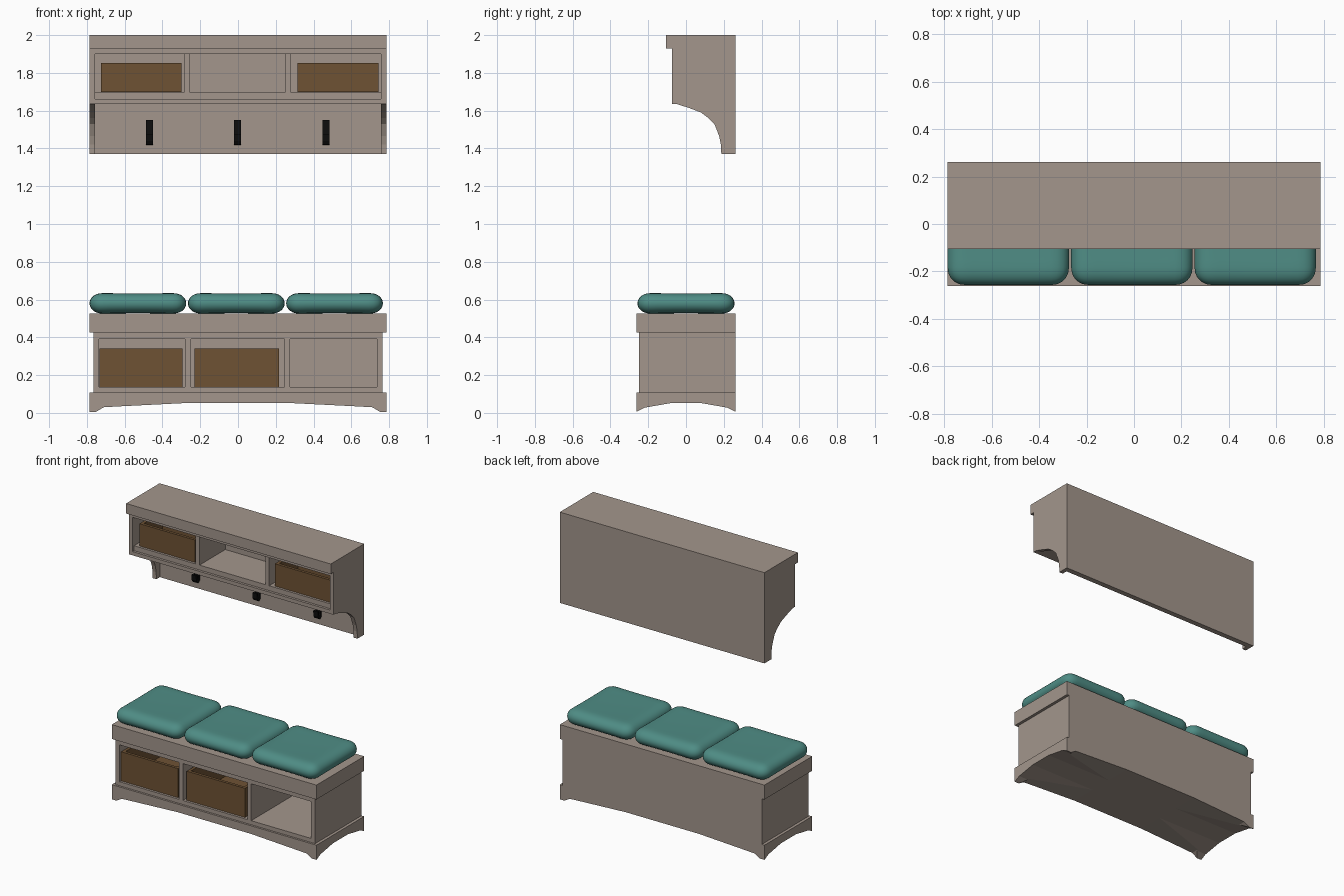
import bpy, bmesh, math
from mathutils import Vector

if "Cube" in bpy.data.objects:
    bpy.data.objects.remove(bpy.data.objects["Cube"])


def material(name, rgb):
    m = bpy.data.materials.new(name)
    m.diffuse_color = (*rgb, 1)
    m.use_nodes = True
    m.node_tree.nodes["Principled BSDF"].inputs["Base Color"].default_value = m.diffuse_color
    return m


WOOD = material("taupe wood", (0.366, 0.305, 0.262))
TEAL = material("teal fabric", (0.078, 0.265, 0.235))
BROWN = material("brown wicker", (0.156, 0.084, 0.034))
BLACK = material("black metal", (0.004, 0.004, 0.004))


def finish(name, bm, mat):
    bmesh.ops.recalc_face_normals(bm, faces=bm.faces)
    me = bpy.data.meshes.new(name)
    bm.to_mesh(me)
    bm.free()
    me.materials.append(mat)
    ob = bpy.data.objects.new(name, me)
    bpy.context.collection.objects.link(ob)
    return ob


def boxes(name, mat, *extents):
    """One object made of boxes given as (x0, x1, y0, y1, z0, z1)."""
    bm = bmesh.new()
    for x0, x1, y0, y1, z0, z1 in extents:
        for v in bmesh.ops.create_cube(bm, size=1)["verts"]:
            v.co = (x1 if v.co.x > 0 else x0, y1 if v.co.y > 0 else y0,
                    z1 if v.co.z > 0 else z0)
    return finish(name, bm, mat)


def prism(name, mat, pts, axis, a, b):
    """Profile of (horizontal, z) points extruded along x or y from a to b."""
    bm = bmesh.new()
    put = (lambda h, z, t: (t, h, z)) if axis == "x" else (lambda h, z, t: (h, t, z))
    lo = [bm.verts.new(put(h, z, a)) for h, z in pts]
    hi = [bm.verts.new(put(h, z, b)) for h, z in pts]
    bm.faces.new(lo)
    bm.faces.new(hi)
    n = len(pts)
    for i in range(n):
        j = (i + 1) % n
        bm.faces.new((lo[i], lo[j], hi[j], hi[i]))
    return finish(name, bm, mat)


def basket(name, x0, x1, y0, y1, z0, z1, t=0.02):
    boxes(name, BROWN,
          (x0, x1, y0, y0 + t, z0, z1), (x0, x1, y1 - t, y1, z0, z1),
          (x0, x0 + t, y0 + t, y1 - t, z0, z1), (x1 - t, x1, y0 + t, y1 - t, z0, z1),
          (x0 + t, x1 - t, y0 + t, y1 - t, z0, z0 + t))


def cushion(name, cx, hx, hy, z0, z1):
    """Pillow: a fully rounded slab with a slight dent in the middle."""
    r, hz = 0.072, (z1 - z0) / 2
    half = Vector((hx, hy, r))
    bm = bmesh.new()
    bmesh.ops.create_cube(bm, size=2)
    bmesh.ops.subdivide_edges(bm, edges=bm.edges[:], cuts=19, use_grid_fill=True)
    for v in bm.verts:
        p = Vector([half[i] * math.sin(v.co[i] * math.pi / 2) for i in range(3)])
        q = Vector([max(r - half[i], min(half[i] - r, p[i])) for i in range(3)])
        p = q + r * (p - q).normalized()
        dent = 0.14 * (math.cos(p.x / hx * math.pi / 2) + math.cos(p.y / hy * math.pi / 2)) / 2
        v.co = (cx + p.x, p.y, (z0 + z1) / 2 + p.z / r * hz * (1.05 - dent))
    ob = finish(name, bm, TEAL)
    for f in ob.data.polygons:
        f.use_smooth = True


W, D = 0.786, 0.262

# bench base with arches cut through front-to-back and side-to-side
base = boxes("bench_base", WOOD, (-W, W, -D, D, 0, 0.108))
front_arch = [(-0.76, -0.1), (-0.755, 0.004), (-0.71, 0.03), (-0.6, 0.036), (-0.28, 0.052)]
side_arch = [(-0.28, -0.1), (-0.262, 0.006), (-0.217, 0.028), (-0.08, 0.052)]
for arch, axis in ((front_arch, "y"), (side_arch, "x")):
    pts = arch + [(-h, z) for h, z in reversed(arch)]
    cutter = prism("arch_cutter", WOOD, pts, axis, -1, 1)
    cutter.hide_render = True
    mod = base.modifiers.new("arch", "BOOLEAN")
    mod.operation, mod.solver, mod.object = "DIFFERENCE", "EXACT", cutter
    bpy.context.view_layer.objects.active = base
    bpy.ops.object.modifier_apply(modifier=mod.name)
    bpy.data.objects.remove(cutter)

# bench cabinet: sides, dividers, floor, ceiling, back
F = -0.248
boxes("bench_sides", WOOD, (-0.766, -0.736, F, D, 0.108, 0.425), (0.736, 0.766, F, D, 0.108, 0.425))
boxes("bench_rails", WOOD, (-0.736, 0.736, F, D, 0.108, 0.136), (-0.736, 0.736, F, D, 0.392, 0.425))
boxes("bench_dividers", WOOD, (-0.28, -0.25, F, 0.235, 0.136, 0.392), (0.245, 0.275, F, 0.235, 0.136, 0.392))
boxes("bench_back", WOOD, (-0.736, 0.736, 0.235, D, 0.136, 0.392))
boxes("bench_seat", WOOD, (-W, W, -D, D, 0.425, 0.525))

# bench baskets and cushions
basket("bench_basket_left", -0.733, -0.295, -0.235, 0.2, 0.138, 0.34)
basket("bench_basket_middle", -0.23, 0.218, -0.235, 0.2, 0.138, 0.34)
for i, cx in enumerate((-0.53, -0.009, 0.511)):
    cushion(f"cushion_{i + 1}", cx, 0.256, 0.257, 0.525, 0.635)

# wall shelf: shaped side panels with curved brackets
side = [(D, 1.93), (-0.075, 1.93), (-0.075, 1.636), (-0.045, 1.634), (0.02, 1.613), (0.08, 1.59),
        (0.12, 1.56), (0.15, 1.53), (0.175, 1.467), (0.185, 1.42), (0.187, 1.37), (D, 1.37)]
prism("shelf_side_left", WOOD, side, "x", -W, -0.758)
prism("shelf_side_right", WOOD, side, "x", 0.758, W)
boxes("shelf_top", WOOD, (-W, W, -0.105, D, 1.93, 2.0))
boxes("shelf_rails", WOOD, (-0.758, 0.758, -0.075, D, 1.9, 1.93), (-0.758, 0.758, -0.075, D, 1.636, 1.662))
boxes("shelf_floor", WOOD, (-0.758, 0.758, -0.058, 0.225, 1.662, 1.696))
boxes("shelf_dividers", WOOD, (-0.285, -0.255, -0.058, 0.225, 1.696, 1.9),
      (0.25, 0.28, -0.058, 0.225, 1.696, 1.9))
boxes("shelf_back", WOOD, (-0.758, 0.758, 0.225, D, 1.662, 1.9), (-0.758, 0.758, 0.225, D, 1.37, 1.636))

# shelf baskets
basket("shelf_basket_left", -0.725, -0.3, -0.045, 0.2, 1.698, 1.853)
basket("shelf_basket_right", 0.315, 0.745, -0.045, 0.2, 1.698, 1.853)

# coat hooks
hook = [(0.225, 1.55), (0.213, 1.55), (0.213, 1.45), (0.208, 1.438), (0.2, 1.445), (0.197, 1.475),
        (0.185, 1.475), (0.187, 1.44), (0.197, 1.422), (0.21, 1.417), (0.225, 1.43)]
for i, cx in enumerate((-0.469, -0.002, 0.466)):
    prism(f"coat_hook_{i + 1}", BLACK, hook, "x", cx - 0.018, cx + 0.018)
